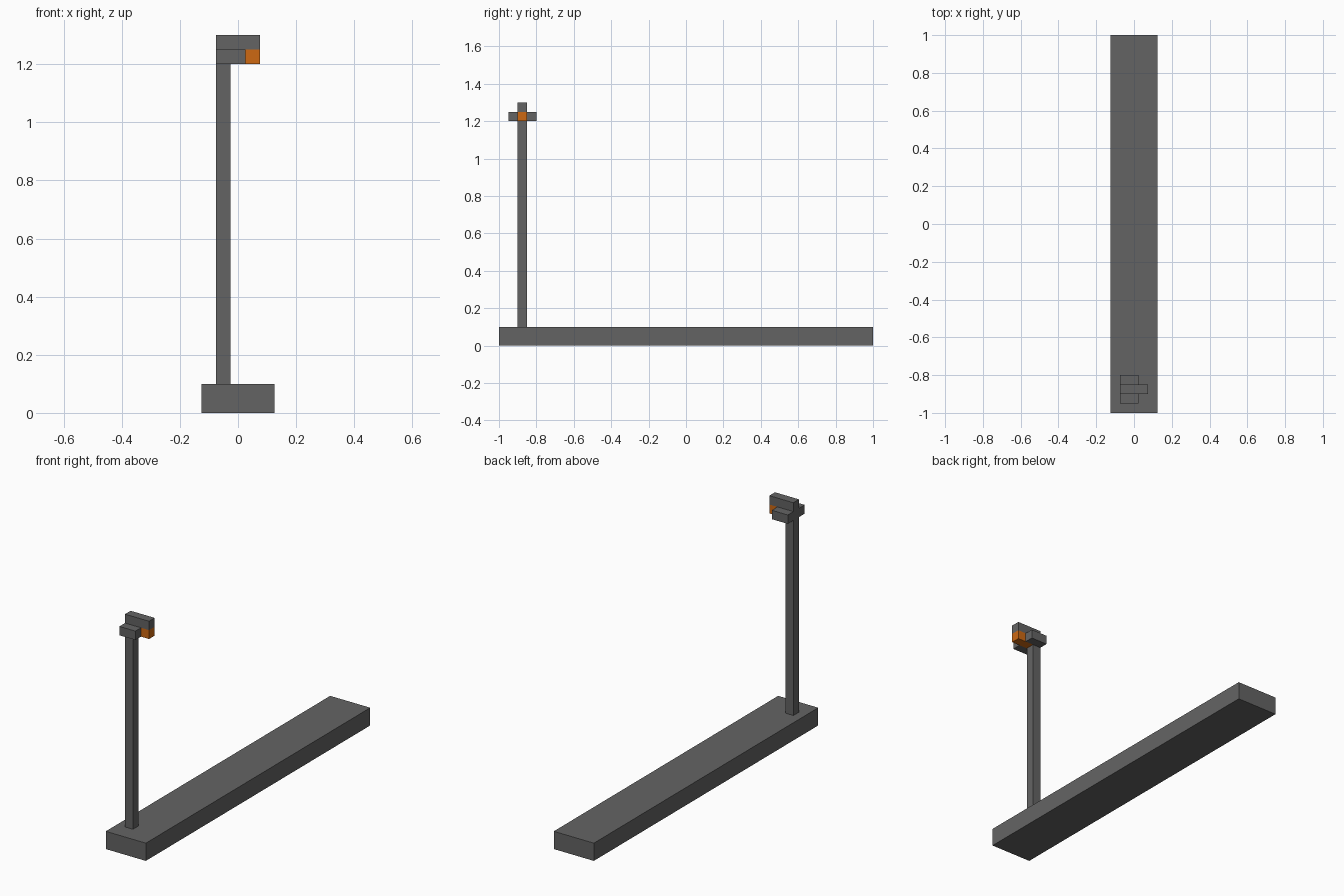
import bpy

if "Cube" in bpy.data.objects:
    bpy.data.objects.remove(bpy.data.objects["Cube"], do_unlink=True)


def make_material(name, rgb):
    mat = bpy.data.materials.new(name)
    mat.use_nodes = True
    color = (*rgb, 1.0)
    mat.diffuse_color = color
    mat.node_tree.nodes["Principled BSDF"].inputs["Base Color"].default_value = color
    return mat


def box(name, low, high, mat):
    """Flat-shaded block spanning two opposite corners."""
    center = [(a + b) / 2 for a, b in zip(low, high)]
    bpy.ops.mesh.primitive_cube_add(size=1, location=center)
    ob = bpy.context.object
    ob.name = name
    ob.scale = [b - a for a, b in zip(low, high)]
    bpy.ops.object.transform_apply(location=False, rotation=False, scale=True)
    ob.data.materials.append(mat)
    return ob


gray = make_material("dark gray", (0.127, 0.127, 0.127))
orange = make_material("lamp orange", (0.61, 0.14, 0.006))

# Long slab and the upright post near its front end
box("base", (-0.125, -1.0, 0.0), (0.125, 1.0, 0.1), gray)
box("post", (-0.075, -0.9, 0.1), (-0.025, -0.85, 1.3), gray)

# Head: top arm, lamp hanging below it, a side block on each face
box("top_arm", (-0.025, -0.9, 1.25), (0.075, -0.85, 1.3), gray)
box("lamp", (-0.025, -0.9, 1.2), (0.075, -0.85, 1.25), orange)
for name, y in (("front_side_block", -0.95), ("back_side_block", -0.85)):
    box(name, (-0.075, y, 1.2), (0.025, y + 0.05, 1.25), gray)
